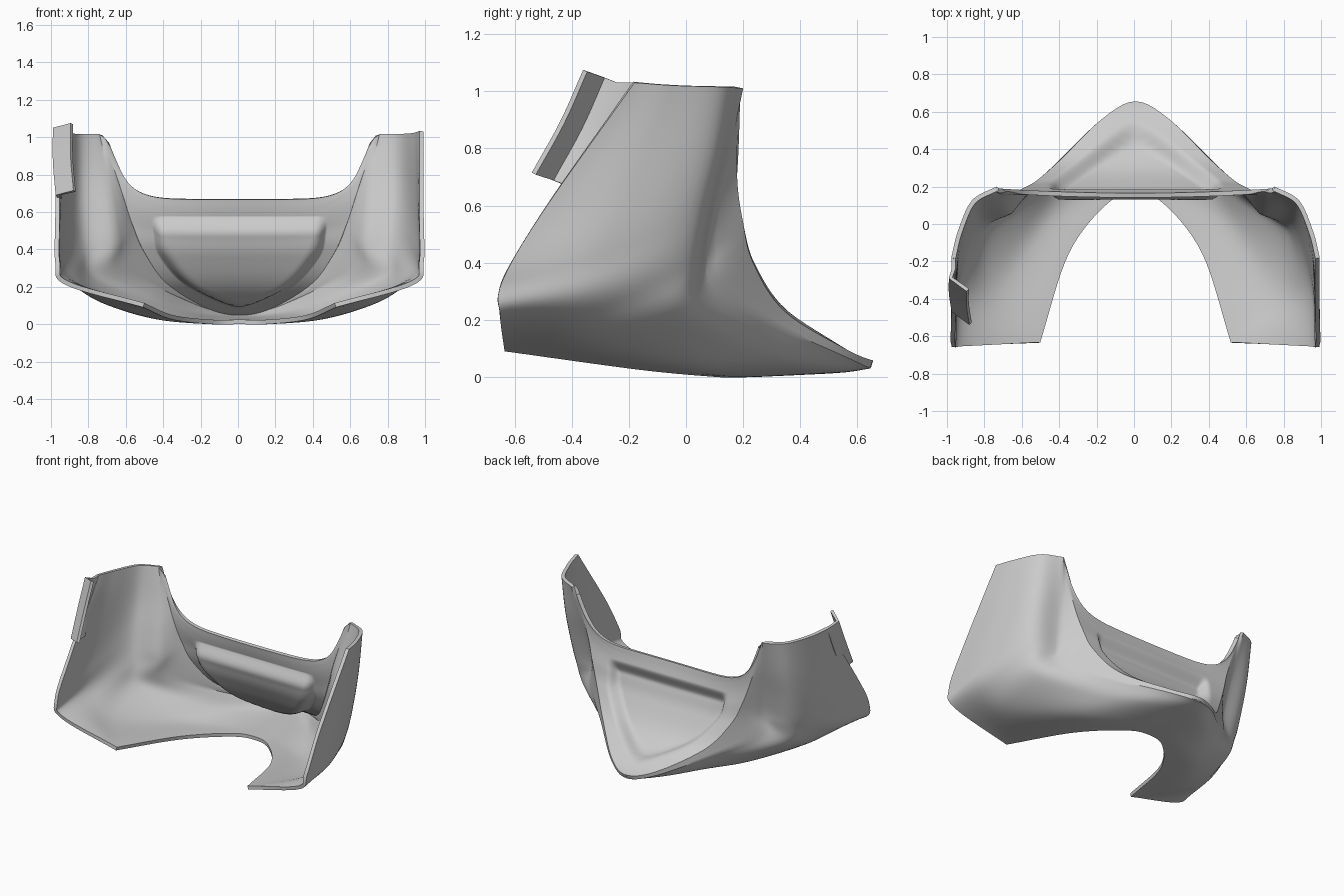
import bpy, bmesh
from mathutils import Vector

if "Cube" in bpy.data.objects:
    bpy.data.objects.remove(bpy.data.objects["Cube"])

NS, NT, NU = 56, 24, 44


def spline(pts, n, mirrored=False):
    """Smooth curve through pts; mirrored makes it cross x = 0 squarely."""
    p = [Vector(q) for q in pts]
    first = Vector((-p[1].x, p[1].y, p[1].z)) if mirrored else 2 * p[0] - p[1]
    p = [first] + p + [2 * p[-1] - p[-2]]
    out = []
    for i in range(n + 1):
        f = i / n * (len(p) - 3)
        k = min(int(f), len(p) - 4)
        t = f - k
        a, b, c, d = p[k:k + 4]
        out.append((b * 2 + (c - a) * t + (a * 2 - b * 5 + c * 4 - d) * t ** 2
                    + (b * 3 - a - c * 3 + d) * t ** 3) / 2)
    return out


def add_grid(bm, rows):
    vs = [[bm.verts.new(p) for p in r] for r in rows]
    for r0, r1 in zip(vs, vs[1:]):
        for i in range(len(r0) - 1):
            bm.faces.new((r0[i], r0[i + 1], r1[i + 1], r1[i]))


def finish(bm, name, thickness, mirror, shift=0):
    bmesh.ops.remove_doubles(bm, verts=bm.verts, dist=0.0008)
    bmesh.ops.recalc_face_normals(bm, faces=bm.faces)
    # outer side faces away from the centre
    far = max(bm.faces, key=lambda f: abs(f.calc_center_median().x))
    if far.normal.x * far.calc_center_median().x < 0:
        bmesh.ops.reverse_faces(bm, faces=bm.faces)
    me = bpy.data.meshes.new(name)
    bm.to_mesh(me)
    bm.free()
    ob = bpy.data.objects.new(name, me)
    ob.location.x = shift
    bpy.context.collection.objects.link(ob)
    if mirror:
        m = ob.modifiers.new("mirror", 'MIRROR')
        m.use_clip = True
        m.merge_threshold = 0.002
    s = ob.modifiers.new("shell", 'SOLIDIFY')
    s.thickness = thickness
    s.offset = -1
    bpy.ops.object.select_all(action='DESELECT')
    ob.select_set(True)
    bpy.context.view_layer.objects.active = ob
    bpy.ops.object.convert(target='MESH')
    bpy.ops.object.shade_smooth_by_angle(angle=0.6)


# Side shell: four guide lines from nose to pillar top
crease = [(0, .645, .03), (.18, .56, .07), (.44, .31, .185), (.67, .1, .31),
          (.675, .075, .43), (.69, .105, .6), (.715, .155, .8), (.745, .2, 1.01)]
shoulder = [(0, .54, .015), (.21, .43, .03), (.48, .19, .1), (.8, -.02, .23),
            (.85, .0, .385), (.875, .03, .56), (.88, .08, .77), (.875, .125, 1.015)]
flank = [(0, .32, .004), (.19, .22, .004), (.48, .02, .035), (.77, -.34, .13),
         (.94, -.32, .27), (.97, -.3, .42), (.965, -.19, .67), (.95, -.04, 1.02)]
# the arch under the floor meets the rear edge at a corner
arch = [(0, .16, 0), (.15, .11, 0), (.36, -.16, .025), (.515, -.635, .09)]
rear = [(.515, -.635, .09), (.93, -.65, .21), (.985, -.645, .33),
        (.985, -.5, .58), (.985, -.18, 1.03)]
guides = [spline(g, NS, True) for g in (crease, shoulder, flank)]
guides.append(spline(arch, NS * 3 // 7, True) + spline(rear, NS * 4 // 7)[1:])
columns = [spline(points, NT) for points in zip(*guides)]

# Outer edge and centre profile of the sloping front panel
edge = spline([(0, .655, .058), (.175, .565, .095), (.4, .345, .23), (.525, .235, .4),
               (.585, .2, .54), (.63, .18, .68), (.685, .18, .85), (.73, .19, 1.01)], NS, True)
profile = [(.655, .058), (.565, .095), (.36, .24), (.25, .4),
           (.21, .5), (.19, .565), (.175, .62), (.165, .67)]
centre = spline([(0, y, z) for y, z in profile], NS, True)


def smooth(t):
    t = max(0, min(1, t))
    return t * t * (3 - 2 * t)


def panel_point(q, e, s, u):
    p = Vector((e.x * u, q.y + (e.y - q.y) * u ** 2, q.z + (e.z - q.z) * u ** (2 + 5 * s * s)))
    # rounded triangular pocket pressed into the panel
    x = (p.x ** 2 + .06 ** 2) ** .5
    side = ((.48 - x) * .28 + (.22 - p.y) * .37) / .464
    mask = smooth(side / .06) * smooth((.58 - p.z) / .06) * smooth((.47 - x) / .06)
    return p + Vector((0, -.75, -.55)) * .065 * mask


bm = bmesh.new()
add_grid(bm, columns)
add_grid(bm, [[g.lerp(e, j / 4) for g, e in zip(guides[0], edge)] for j in range(5)])
add_grid(bm, [[panel_point(q, e, i / NS, j / NU) for j in range(NU + 1)]
              for i, (q, e) in enumerate(zip(centre, edge))])
finish(bm, "fairing_shell", .024, True, .008)

# Folded mounting tab on one rear edge
root = spline([(-.975, -.24, 1.03), (-.975, -.32, .85), (-.96, -.42, .67)], 10)
bm = bmesh.new()
add_grid(bm, [[p + Vector(o) for p in root]
              for o in ((0, .06, 0), (0, 0, 0), (-.015, -.05, .02), (.08, -.12, .045))])
finish(bm, "mounting_tab", .02, False)
